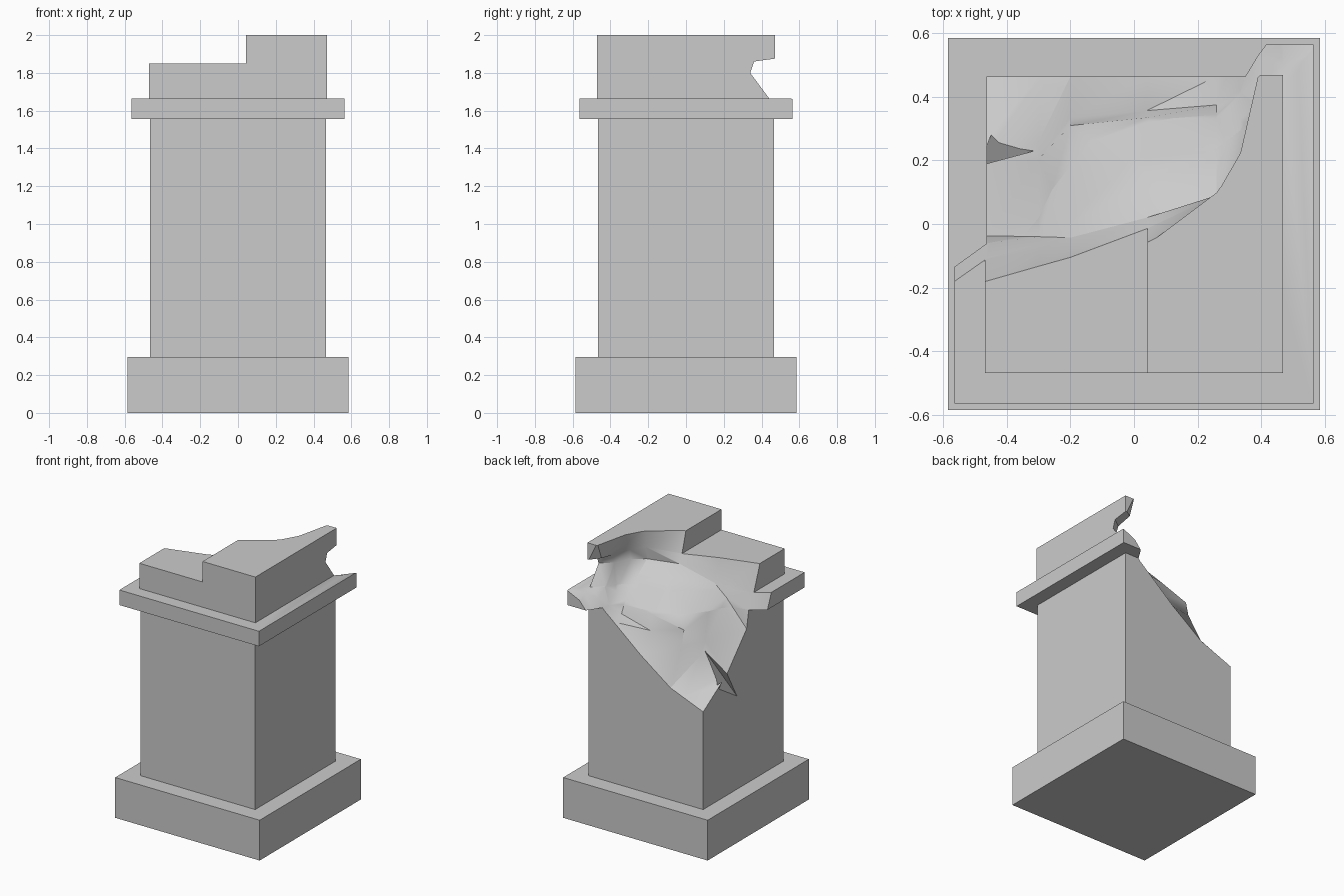
import bpy, bmesh, math

if "Cube" in bpy.data.objects:
    bpy.data.objects.remove(bpy.data.objects["Cube"])


def mesh_object(name, bm):
    bmesh.ops.recalc_face_normals(bm, faces=bm.faces)
    mesh = bpy.data.meshes.new(name)
    bm.to_mesh(mesh)
    bm.free()
    ob = bpy.data.objects.new(name, mesh)
    bpy.context.collection.objects.link(ob)
    return ob


def loft(name, rings):
    """Closed solid through rings of equal point count."""
    bm = bmesh.new()
    vs = [[bm.verts.new(p) for p in ring] for ring in rings]
    n = len(vs[0])
    for a, b in zip(vs, vs[1:]):
        for i in range(n):
            j = (i + 1) % n
            bm.faces.new((a[i], a[j], b[j], b[i]))
    bm.faces.new(vs[0])
    bm.faces.new(vs[-1])
    return mesh_object(name, bm)


def slab(name, r, z0, z1):
    square = ((-r, -r), (r, -r), (r, r), (-r, r))
    return loft(name, [[(x, y, z) for x, y in square] for z in (z0, z1)])


def triangulate(ob):
    bm = bmesh.new()
    bm.from_mesh(ob.data)
    bmesh.ops.triangulate(bm, faces=bm.faces)
    bmesh.ops.recalc_face_normals(bm, faces=bm.faces)
    bm.to_mesh(ob.data)
    bm.free()


# Whole pedestal parts
plinth = slab("plinth", 0.585, 0.0, 0.295)
shaft = slab("shaft", 0.465, 0.295, 1.555)
cap = slab("cap_slab", 0.565, 1.555, 1.665)
step = [(-.47, 1.665), (.47, 1.665), (.47, 2.0), (.042, 2.0), (.042, 1.85), (-.47, 1.85)]
top = loft("stepped_top", [[(x, y, z) for x, z in step] for y in (-.47, .47)])

# Break surface: x of each section, y at the top, then (y, z) going down and back
sections = [
    (-.60, -.30, [(-.26, 1.85), (-.205, 1.665), (-.16, 1.555), (-.03, 1.40), (.19, 1.19), (.47, .96)]),
    (-.465, -.24, [(-.18, 1.85), (-.11, 1.665), (-.06, 1.55), (-.037, 1.426), (.193, 1.18), (.465, 1.01)]),
    (-.30, -.18, [(-.133, 1.85), (-.09, 1.72), (-.04, 1.61), (.205, 1.385), (.26, 1.30), (.465, 1.075)]),
    (-.20, -.14, [(-.105, 1.85), (-.08, 1.77), (-.043, 1.69), (.31, 1.48), (.335, 1.37), (.465, 1.115)]),
    (.04, -.065, [(-.015, 1.85), (.02, 1.79), (.145, 1.735), (.335, 1.54), (.357, 1.43), (.465, 1.29)]),
    (.26, .10, [(.09, 1.88), (.08, 1.79), (.20, 1.70), (.33, 1.58), (.375, 1.50), (.465, 1.475)]),
    (.335, .23, [(.20, 1.93), (.17, 1.87), (.16, 1.80), (.33, 1.63), (.41, 1.56), (.465, 1.537)]),
    (.39, .47, [(.42, 1.89), (.30, 1.865), (.27, 1.80), (.38, 1.67), (.45, 1.61), (.53, 1.555)]),
    (.47, .62, [(.48, 1.877), (.36, 1.86), (.34, 1.80), (.44, 1.665), (.50, 1.645), (.57, 1.615)]),
    (.60, .70, [(.60, 1.88), (.47, 1.86), (.45, 1.82), (.46, 1.70), (.52, 1.69), (.58, 1.67)]),
]
rings = []
for x, y0, pts in sections:
    outline = [(y0, 2.3), (y0, 2.02)] + pts + [(.9, pts[-1][1] - .3), (.9, 2.3)]
    rings.append([(x, y, z) for y, z in outline])
break_cutter = loft("break_cutter", rings)
triangulate(break_cutter)

# Crevice undercutting the break on the left face
bm = bmesh.new()
v = [bm.verts.new(p) for p in
     ((-.49, .29, 1.07), (-.49, .05, .92), (-.49, .188, 1.17), (-.30, .245, 1.36))]
for a, b, c in ((0, 1, 2), (0, 1, 3), (1, 2, 3), (2, 0, 3)):
    bm.faces.new((v[a], v[b], v[c]))
crevice_cutter = mesh_object("crevice_cutter", bm)


def carve(ob, cutter):
    bpy.context.view_layer.objects.active = ob
    mod = ob.modifiers.new("break", "BOOLEAN")
    mod.operation = "DIFFERENCE"
    mod.solver = "EXACT"
    mod.object = cutter
    bpy.ops.object.modifier_apply(modifier=mod.name)


for part in (shaft, cap, top):
    carve(part, break_cutter)
carve(shaft, crevice_cutter)
for cutter in (break_cutter, crevice_cutter):
    bpy.data.objects.remove(cutter, do_unlink=True)

# Soft shading on the broken stone, crisp edges elsewhere
for part in (shaft, cap, top):
    bpy.ops.object.select_all(action="DESELECT")
    part.select_set(True)
    bpy.context.view_layer.objects.active = part
    bpy.ops.object.shade_smooth_by_angle(angle=math.radians(30))
